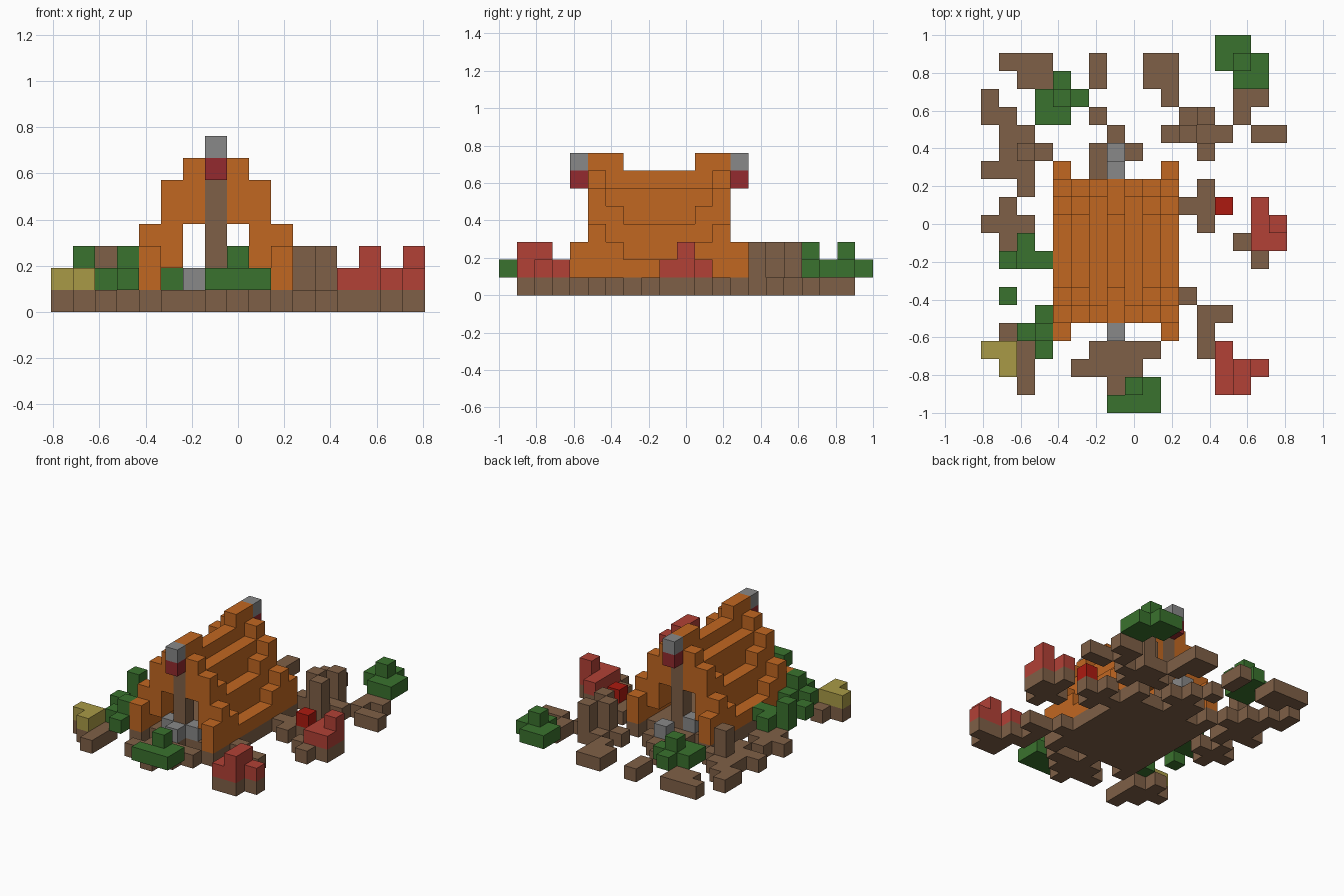
import bpy
import bmesh
from mathutils import Vector

cube = bpy.data.objects.get("Cube")
if cube:
    bpy.data.objects.remove(cube, do_unlink=True)

UNIT = 2 / 21            # edge of one block
NX, NY = 17, 21          # blocks across and deep

COLOURS = {
    "soil brown": "7F6047", "timber orange": "C16721", "leaf green": "3A722E",
    "blossom pink": "B24136", "straw yellow": "A99A46", "stone grey": "888888",
    "banner red": "932A2E", "berry red": "AC1A10",
}


def linear(code):
    """Hex colour to linear RGBA."""
    out = []
    for i in range(0, 6, 2):
        c = int(code[i:i + 2], 16) / 255
        out.append(c / 12.92 if c <= 0.04045 else ((c + 0.055) / 1.055) ** 2.4)
    return (*out, 1.0)


materials = {}
for name, code in COLOURS.items():
    mat = bpy.data.materials.new(name)
    mat.use_nodes = True
    mat.diffuse_color = linear(code)
    bsdf = next(n for n in mat.node_tree.nodes if n.type == 'BSDF_PRINCIPLED')
    bsdf.inputs["Base Color"].default_value = linear(code)
    bsdf.inputs["Roughness"].default_value = 0.9
    materials[name] = mat

parts = {}               # part name -> (colour, set of block cells)


def blocks(part, colour, xs, ys, zs):
    """Fill a box of blocks; each range is one index or a (first, last) pair."""
    spans = [range(r, r + 1) if isinstance(r, int) else range(r[0], r[1] + 1)
             for r in (xs, ys, zs)]
    cells = parts.setdefault(part, (colour, set()))[1]
    cells.update((x, y, z) for x in spans[0] for y in spans[1] for z in spans[2])


# Garden plan, back row first: b soil, g bush, s blossom, y straw, r berry
PLAN = [
    ".............gg..",
    ".bbb..b..bb..ggg.",
    "..bbg.b..bb...gg.",
    "b..ggg....b...bb.",
    "bb.gg.b....bb.b..",
    ".bb....b..bbbb.bb",
    ".bbb..bbb...b....",
    "bbb.b.bb..b......",
    "..b.bbbbbbb.b....",
    ".b..bbbbbbbbbr.s.",
    "bbb.bbbbbbb.b..ss",
    ".bg.bbbbbbb...bss",
    ".gggbbbbbbb....b.",
    "....bbbbbbb......",
    ".g..bbbbbbbb.....",
    "...gbbbbbbb.bb...",
    ".bggb..b..b.b....",
    "yybg..bbbb..bs...",
    ".yb..bbbb....sss.",
    "..b....bgg...ss..",
    ".......ggg.......",
]

PLANTS = {"g": ("bushes", "leaf green"), "s": ("blossoms", "blossom pink"),
          "y": ("straw_bales", "straw yellow"), "r": ("berry", "berry red")}
for row, line in enumerate(PLAN):
    y = NY - 1 - row
    for x, kind in enumerate(line):
        if kind in "bsyr":
            blocks("soil", "soil brown", x, y, 0)
        if kind in PLANTS:
            blocks(*PLANTS[kind], x, y, 1)

# Raised tips of bushes and blossoms
for x, y in ((14, 19), (4, 17), (8, 1), (1, 8), (3, 4)):
    blocks("bushes", "leaf green", x, y, 2)
for x, y in ((14, 1), (14, 2), (16, 10)):
    blocks("blossoms", "blossom pink", x, y, 2)

# Earth stumps and loose stones
for x, y in ((12, 14), (11, 15), (12, 16), (2, 14)):
    blocks("stumps", "soil brown", x, y, (1, 2))
for x, y in ((7, 14), (6, 12), (6, 5), (8, 5), (7, 4)):
    blocks("stones", "stone grey", x, y, 1)

# Hall roof: mirrored left/right about the ridge and front/back
RIDGE = 7


def roof(offset, y, zs):
    for x in {RIDGE - offset, RIDGE + offset}:
        for row in {y, 17 - y}:
            blocks("hall_roof", "timber orange", x, row, zs)


roof(3, 4, (1, 2))                                  # eave feet
for y, drop in ((5, 0), (6, 1), (7, 2), (8, 2)):    # gables, then sunken slope
    roof(3, y, (1, 3 - drop))
    roof(2, y, (2, 5 - drop))
    roof(1, y, (4, 6 - min(drop, 1)))
    roof(0, y, 6)
for y in (5, 6):                                    # raised ridge ends
    roof(0, y, 7)

# Gable posts, banners and finials at both ends
for inner, outer in ((5, 4), (12, 13)):
    blocks("gable_posts", "soil brown", RIDGE, inner, (1, 5))
    blocks("banners", "banner red", RIDGE, outer, 6)
    blocks("finials", "stone grey", RIDGE, outer, 7)

# Skin each part, leaving out faces hidden between blocks
filled = set().union(*(cells for _, cells in parts.values()))
AXES = [Vector(v) for v in ((1, 0, 0), (0, 1, 0), (0, 0, 1))]
for part, (colour, cells) in parts.items():
    bm = bmesh.new()
    for cell in sorted(cells):
        centre = Vector(cell) + Vector((0.5, 0.5, 0.5)) - Vector((NX / 2, NY / 2, 0))
        for i in range(3):
            for sign in (1, -1):
                n = AXES[i] * sign
                if tuple(int(c) for c in Vector(cell) + n) in filled:
                    continue
                u, v = AXES[(i + 1) % 3], AXES[(i + 2) % 3] * sign
                corners = (u + v, v - u, -u - v, u - v)
                bm.faces.new([bm.verts.new((centre + (n + c) / 2) * UNIT)
                              for c in corners])
    bmesh.ops.remove_doubles(bm, verts=bm.verts, dist=UNIT / 100)
    mesh = bpy.data.meshes.new(part)
    bm.to_mesh(mesh)
    bm.free()
    mesh.materials.append(materials[colour])
    bpy.context.collection.objects.link(bpy.data.objects.new(part, mesh))
